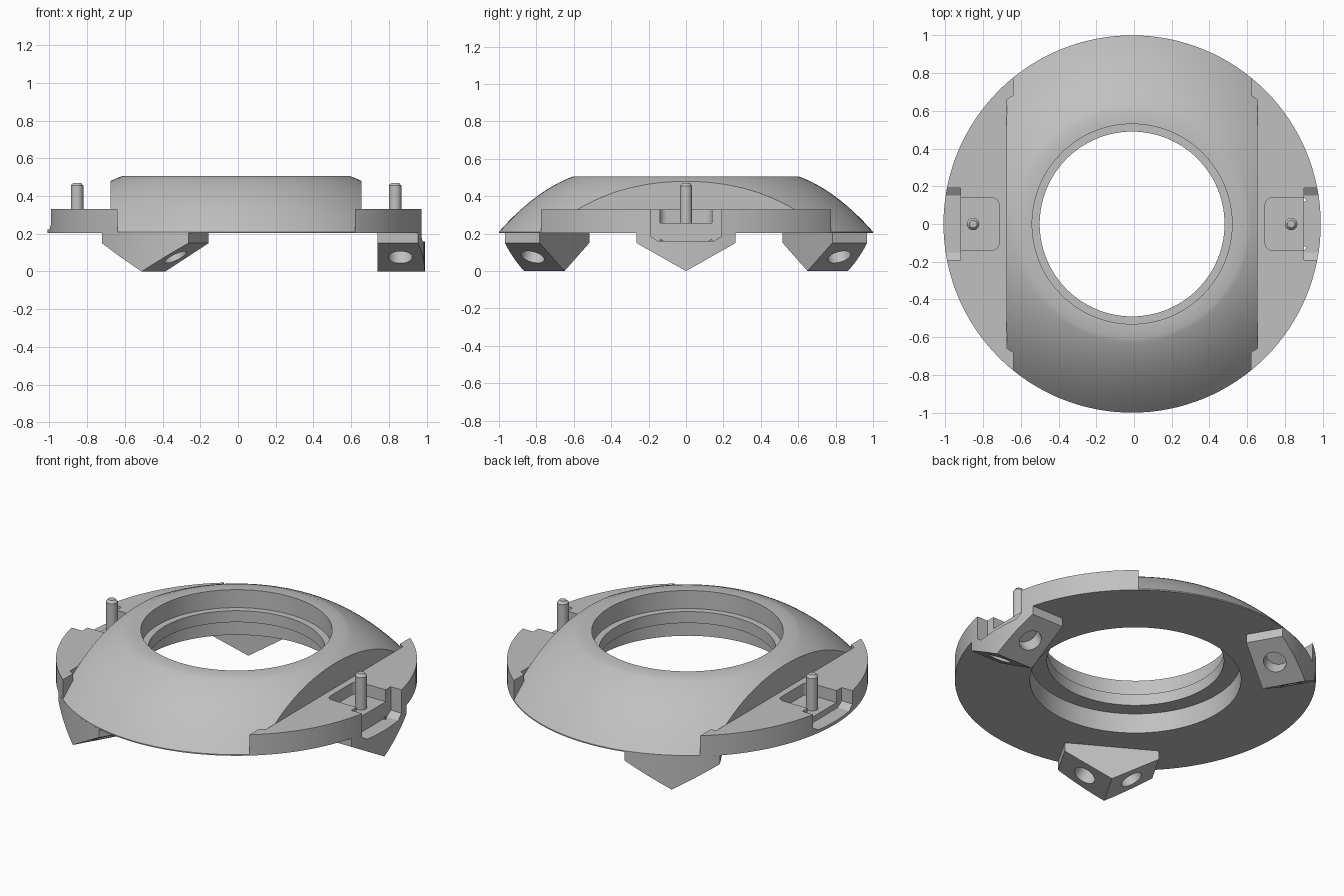
import bpy, bmesh
from math import pi, sin, cos, atan2
from mathutils import Matrix, Vector

if "Cube" in bpy.data.objects:
    bpy.data.objects.remove(bpy.data.objects["Cube"])

CENTRE = Matrix.Translation((-0.01, 0, 0))
BASE, DECK, TOP = 0.203, 0.33, 0.505

grey = bpy.data.materials.new("light_grey")
grey.use_nodes = True
colour = (0.53, 0.53, 0.53, 1)
grey.diffuse_color = colour
grey.node_tree.nodes["Principled BSDF"].inputs["Base Color"].default_value = colour


def make(name, bm):
    bmesh.ops.recalc_face_normals(bm, faces=bm.faces)
    mesh = bpy.data.meshes.new(name)
    bm.to_mesh(mesh)
    bm.free()
    mesh.materials.append(grey)
    ob = bpy.data.objects.new(name, mesh)
    bpy.context.collection.objects.link(ob)
    return ob


def prism(name, points, direction):
    """Extrude a planar polygon along a vector."""
    bm = bmesh.new()
    face = bm.faces.new([bm.verts.new(p) for p in points])
    ext = bmesh.ops.extrude_face_region(bm, geom=[face])
    verts = [v for v in ext["geom"] if isinstance(v, bmesh.types.BMVert)]
    bmesh.ops.translate(bm, verts=verts, vec=direction)
    return make(name, bm)


def lathe(name, profile, steps=128, closed=True):
    """Revolve an (r, z) profile about z."""
    bm = bmesh.new()
    rings = [[bm.verts.new((r * cos(2 * pi * i / steps), r * sin(2 * pi * i / steps), z))
              for i in range(steps)] for r, z in profile]
    n = len(rings)
    for k in range(n if closed else n - 1):
        a, b = rings[k], rings[(k + 1) % n]
        for i in range(steps):
            j = (i + 1) % steps
            bm.faces.new((a[i], a[j], b[j], b[i]))
    if not closed:
        bm.faces.new(rings[0])
        bm.faces.new(rings[-1])
    return make(name, bm)


def combine(ob, tool, operation):
    """Apply a boolean and discard the tool."""
    tool.hide_render = True
    mod = ob.modifiers.new("bool", 'BOOLEAN')
    mod.operation, mod.object, mod.solver = operation, tool, 'EXACT'
    bpy.context.view_layer.update()
    deps = bpy.context.evaluated_depsgraph_get()
    mesh = bpy.data.meshes.new_from_object(ob.evaluated_get(deps))
    ob.modifiers.clear()
    ob.data = mesh
    bpy.data.objects.remove(tool)


def finish(ob, angle=0.0):
    ob.data.transform(CENTRE @ Matrix.Rotation(angle, 4, 'Z'))
    bpy.ops.object.select_all(action='DESELECT')
    ob.select_set(True)
    bpy.context.view_layer.objects.active = ob
    bpy.ops.object.shade_smooth_by_angle(angle=0.5)


def disc():
    return lathe("disc_tool", [(1, -0.1), (1, 0.7)], closed=False)


def notch(floor):
    """Rim notch with chamfered lower corners."""
    half = [(0.19, 0.4), (0.19, floor + 0.027), (0.15, floor)]
    outline = half + [(-y, z) for y, z in reversed(half)]
    return prism("notch_tool", [(0.91, y, z) for y, z in outline], (0.3, 0, 0))


# Domed ring with a stepped bore, sliced flat on both sides
dome = []
for i in range(17):
    t = i / 16
    dome.append((1 - 0.395 * t, 0.21 + 0.295 * t + 0.15 * t * (1 - t)))
bore = [(0.53, TOP), (0.53, 0.395), (0.49, 0.395), (0.49, 0.325), (0.585, 0.325), (0.585, BASE)]
ring = lathe("domed_ring", [(1, BASE)] + dome + bore)
slab = [(x, y, 0) for x, y in ((-0.665, -2), (0.665, -2), (0.665, 2), (-0.665, 2))]
combine(ring, prism("slab_tool", slab, (0, 0, 1)), 'INTERSECT')
finish(ring)

# Side decks, each with an open pocket, a rim notch and an upright pin
for side, angle, floor in (("left", 0, 0.16), ("right", pi, 0.222)):
    half = [(1.1, 1.1), (0.63, 1.1), (0.63, 0.68), (0.664, 0.66)]
    outline = half + [(x, -y) for x, y in reversed(half)]
    deck = prism(side + "_deck", [(x, y, BASE) for x, y in outline], (0, 0, DECK - BASE))
    combine(deck, disc(), 'INTERSECT')
    corner = [(0.745 - 0.04 * sin(a * pi / 12), 0.1 + 0.04 * cos(a * pi / 12)) for a in range(7)]
    half = [(0.95, 0.14)] + corner
    outline = half + [(x, -y) for x, y in reversed(half)]
    combine(deck, prism("pocket_tool", [(x, y, 0.257) for x, y in outline], (0, 0, 0.2)), 'DIFFERENCE')
    combine(deck, notch(floor), 'DIFFERENCE')
    finish(deck, angle)

    pin = lathe(side + "_pin", [(0.033, 0.25), (0.033, 0.455), (0.02, 0.47)], 32, False)
    pin.data.transform(Matrix.Translation((0.843, 0, 0)))
    finish(pin, angle)

# Three pointed feet with a round socket in each sloping face
for k, name in enumerate(("left_foot", "back_foot", "front_foot")):
    outline = [(-0.265, BASE), (-0.265, 0.15), (0, 0), (0.265, 0.15), (0.265, BASE)]
    foot = prism(name, [(0.75, y, z) for y, z in outline], (0.4, 0, 0))
    combine(foot, disc(), 'INTERSECT')
    for s in (-1, 1):
        socket = lathe("socket_tool", [(0.064, -0.1), (0.064, 0.08)], 32, False)
        tilt = Matrix.Rotation(s * atan2(0.15, 0.265), 4, 'X')
        socket.data.transform(Matrix.Translation((0.87, s * 0.1325, 0.075)) @ tilt)
        combine(foot, socket, 'DIFFERENCE')
    if k == 0:
        combine(foot, notch(0.16), 'DIFFERENCE')
    finish(foot, k * 2 * pi / 3)
